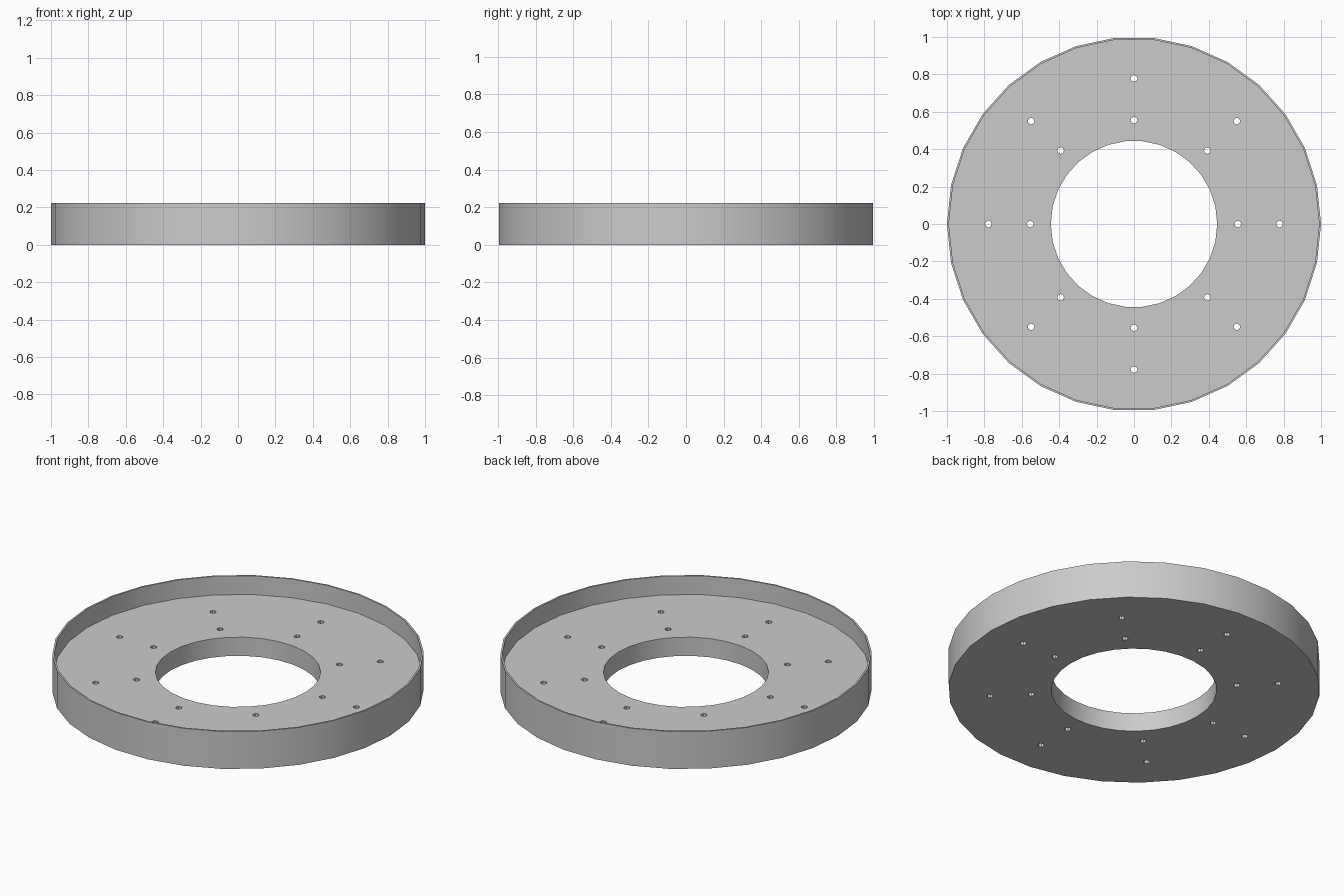
import bpy
import bmesh
from math import cos, sin, pi
from mathutils import Matrix

cube = bpy.data.objects.get("Cube")
if cube:
    bpy.data.objects.remove(cube, do_unlink=True)

SIDES = 30
OUTER, RIM_INNER, BORE = 1.0, 0.99, 0.445
HEIGHT, FLOOR = 0.222, 0.111

grey = bpy.data.materials.new("light grey")
grey.use_nodes = True
colour = (0.6, 0.6, 0.6, 1)
grey.diffuse_color = colour
grey.node_tree.nodes["Principled BSDF"].inputs["Base Color"].default_value = colour


def add_object(name, bm):
    bmesh.ops.recalc_face_normals(bm, faces=bm.faces)
    mesh = bpy.data.meshes.new(name)
    bm.to_mesh(mesh)
    bm.free()
    mesh.materials.append(grey)
    obj = bpy.data.objects.new(name, mesh)
    bpy.context.collection.objects.link(obj)
    return obj


# Flanged ring: a closed cross-section turned around z
profile = [(BORE, 0), (OUTER, 0), (OUTER, HEIGHT),
           (RIM_INNER, HEIGHT), (RIM_INNER, FLOOR), (BORE, FLOOR)]
bm = bmesh.new()
rings = []
for i in range(SIDES):
    a = 2 * pi * i / SIDES
    rings.append([bm.verts.new((r * cos(a), r * sin(a), z)) for r, z in profile])
for i, ring in enumerate(rings):
    following = rings[(i + 1) % SIDES]
    for j in range(len(profile)):
        k = (j + 1) % len(profile)
        bm.faces.new((ring[j], following[j], following[k], ring[k]))
ring_plate = add_object("flanged_ring", bm)

# Bolt holes: two circles of eight
bm = bmesh.new()
for radius in (0.555, 0.778):
    for i in range(8):
        a = i * pi / 4
        place = Matrix.Translation((radius * cos(a), radius * sin(a), FLOOR / 2))
        bmesh.ops.create_cone(bm, cap_ends=True, segments=8, radius1=0.018,
                              radius2=0.018, depth=FLOOR * 1.5, matrix=place)
cutter = add_object("bolt_hole_cutter", bm)
cutter.hide_render = True

cut = ring_plate.modifiers.new("bolt holes", "BOOLEAN")
cut.operation = "DIFFERENCE"
cut.solver = "EXACT"
cut.object = cutter

for obj in bpy.context.selected_objects:
    obj.select_set(False)
bpy.context.view_layer.objects.active = ring_plate
ring_plate.select_set(True)
bpy.ops.object.modifier_apply(modifier=cut.name)
bpy.data.objects.remove(cutter, do_unlink=True)

# Smooth walls with crisp rims
bpy.ops.object.shade_smooth_by_angle(angle=pi / 6)
